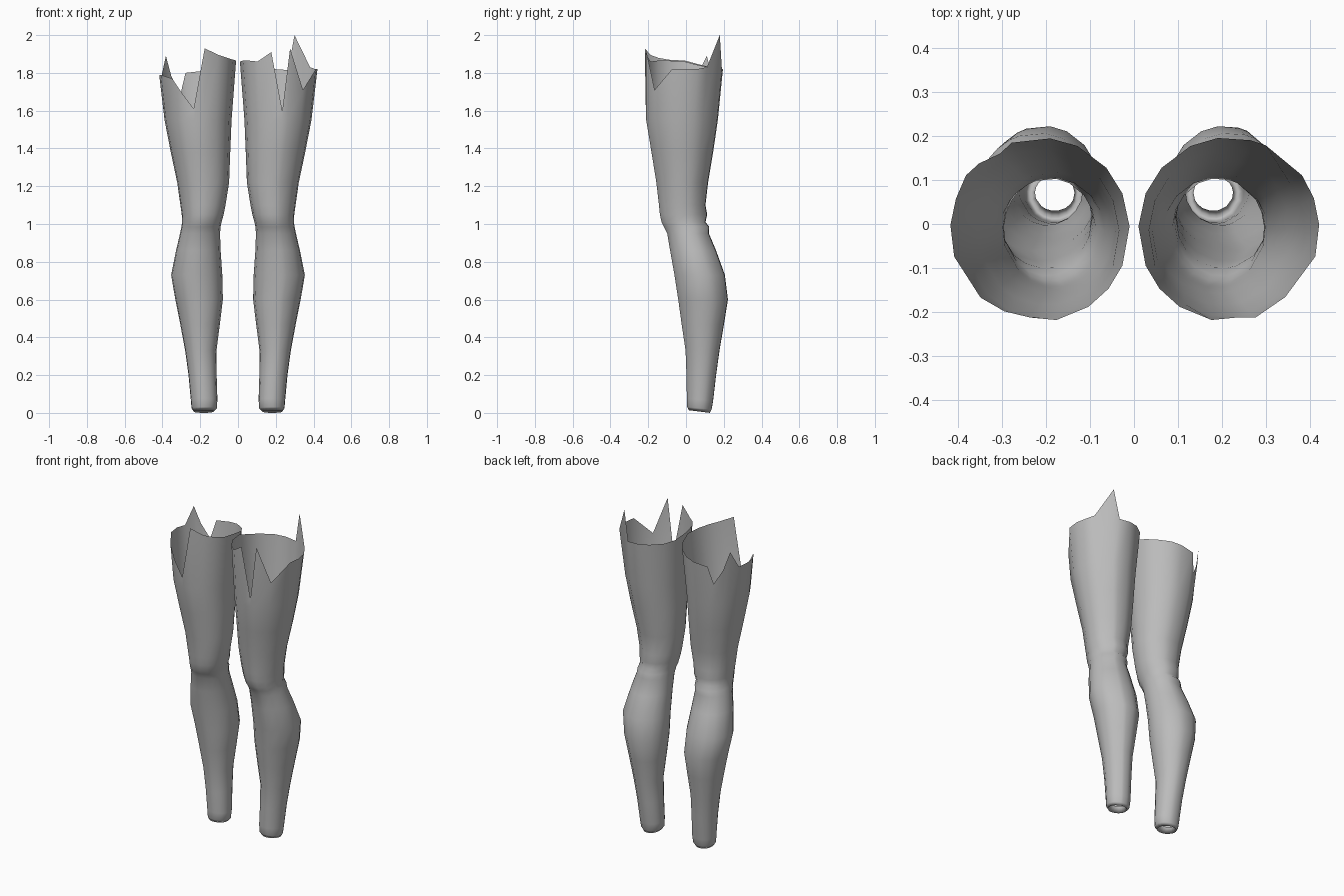
import bpy, bmesh, math

grey = bpy.data.materials.new("soft grey")
grey.diffuse_color = (0.5, 0.5, 0.5, 1)

# Leg cross-sections, ankle to thigh: z, inner x, outer x, front y, back y
RINGS = [
    (0.045, 0.135, 0.225, 0.030, 0.110),   # lip turned up inside the ankle
    (0.007, 0.128, 0.235, 0.015, 0.127),
    (0.025, 0.112, 0.246, 0.006, 0.136),
    (0.07, 0.109, 0.250, 0.004, 0.144),
    (0.20, 0.113, 0.262, 0.002, 0.160),
    (0.33, 0.114, 0.280, -0.003, 0.178),
    (0.47, 0.096, 0.306, -0.024, 0.202),
    (0.60, 0.080, 0.332, -0.042, 0.223),
    (0.73, 0.083, 0.354, -0.062, 0.207),
    (0.86, 0.092, 0.328, -0.085, 0.160),
    (0.95, 0.095, 0.307, -0.100, 0.122),
    (0.985, 0.092, 0.300, -0.118, 0.124),  # fold behind the knee
    (1.01, 0.087, 0.296, -0.130, 0.104),
    (1.05, 0.076, 0.298, -0.139, 0.113),
    (1.10, 0.066, 0.305, -0.144, 0.104),
    (1.22, 0.047, 0.322, -0.158, 0.118),
    (1.38, 0.041, 0.356, -0.184, 0.145),
    (1.55, 0.034, 0.389, -0.212, 0.170),
]
RIM = (1.82, 0.010, 0.421, -0.222, 0.197)

# Torn top edge: angle from the outer side (degrees), height
TORN = {
    "right_leg": (1, [(3, 1.82), (20, 1.82), (36, 1.83), (66, 2.0), (76, 1.815), (97, 1.82),
                      (115, 1.825), (138, 1.83), (157, 1.84), (178, 1.86), (203, 1.865),
                      (220, 1.865), (237, 1.86), (259, 1.91), (277, 1.60), (287, 1.93),
                      (312, 1.71), (343, 1.82)]),
    "left_leg": (-1, [(3, 1.79), (20, 1.785), (36, 1.89), (47, 1.78), (62, 1.69), (72, 1.80),
                      (97, 1.81), (115, 1.82), (138, 1.83), (157, 1.845), (178, 1.865),
                      (203, 1.87), (220, 1.88), (237, 1.895), (259, 1.93), (277, 1.61),
                      (295, 1.69), (312, 1.77), (343, 1.79)]),
}


def point(ring, angle, side):
    """Position on an elliptical cross-section."""
    _, x0, x1, y0, y1 = ring
    a = math.radians(angle)
    return (side * ((x0 + x1) / 2 + (x1 - x0) / 2 * math.cos(a)),
            (y0 + y1) / 2 + (y1 - y0) / 2 * math.sin(a))


def build_leg(name, side, torn):
    bm = bmesh.new()
    loops = []
    for ring in RINGS:
        tilt = -0.007 if ring[0] < 0.1 else 0     # ankle opening dips to the back
        loops.append([bm.verts.new((*point(ring, a, side),
                                    ring[0] + tilt * math.sin(math.radians(a))))
                      for a, _ in torn])
    # Jagged rim, sliding along the flare of the thigh
    last, rim = RINGS[-1], []
    for a, z in torn:
        t = min(1.0, (z - last[0]) / (RIM[0] - last[0]))
        p, q = point(last, a, side), point(RIM, a, side)
        rim.append(bm.verts.new((p[0] + (q[0] - p[0]) * t, p[1] + (q[1] - p[1]) * t, z)))
    loops.append(rim)
    n = len(torn)
    for low, high in zip(loops, loops[1:]):
        for i in range(n):
            j = (i + 1) % n
            quad = [low[i], low[j], high[j], high[i]]
            face = bm.faces.new(quad if side > 0 else quad[::-1])
            face.smooth = True
    mesh = bpy.data.meshes.new(name)
    bm.to_mesh(mesh)
    bm.free()
    mesh.materials.append(grey)
    bpy.context.collection.objects.link(bpy.data.objects.new(name, mesh))


for name, (side, torn) in TORN.items():
    build_leg(name, side, torn)
